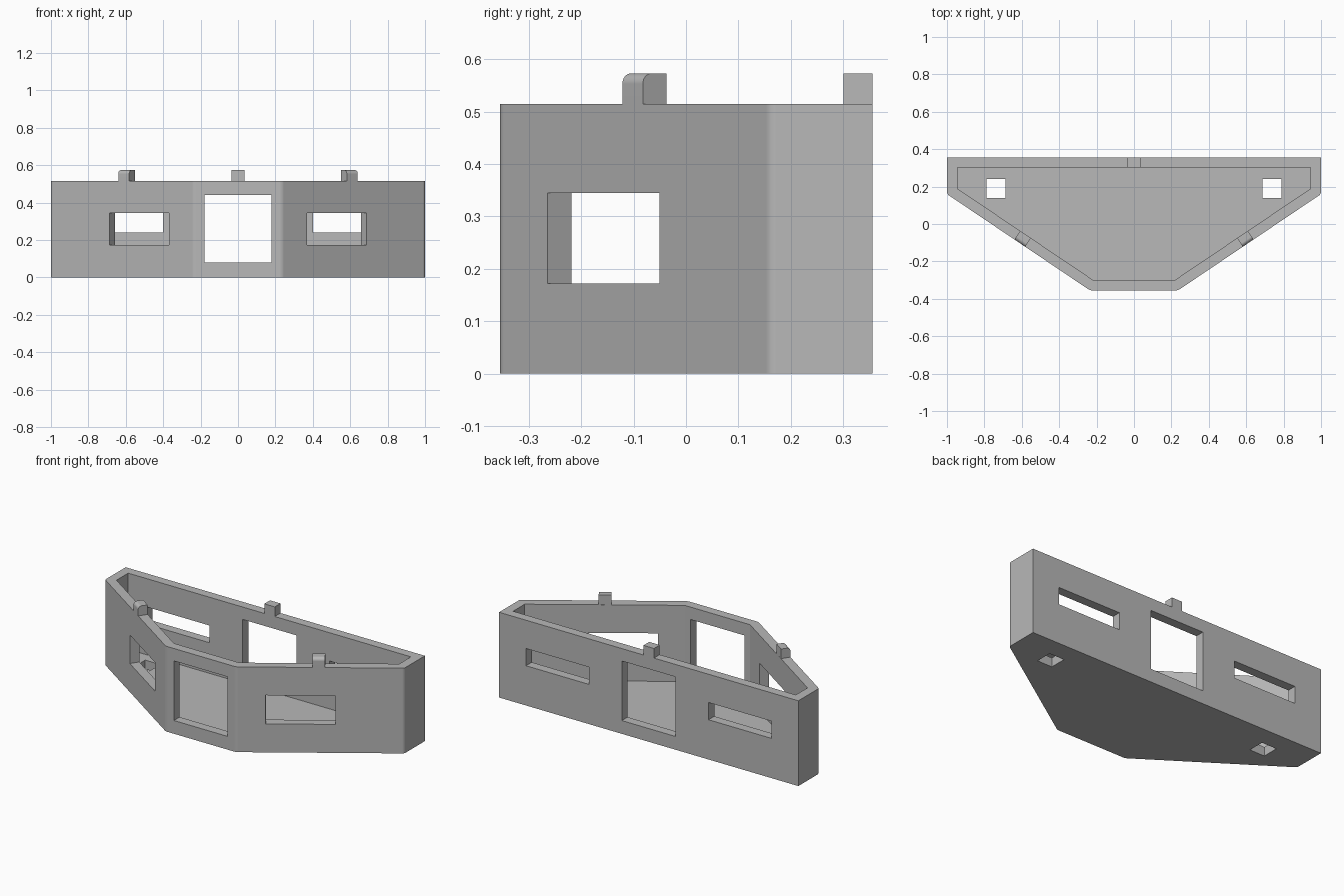
import bpy, bmesh, math
from mathutils import Matrix, Vector

if "Cube" in bpy.data.objects:
    bpy.data.objects.remove(bpy.data.objects["Cube"], do_unlink=True)

HEIGHT, WALL, TAB_TOP = 0.515, 0.055, 0.573

# Single grey material
grey = bpy.data.materials.new("plain grey")
grey.use_nodes = True
grey.diffuse_color = (0.48, 0.48, 0.48, 1)
grey.node_tree.nodes["Principled BSDF"].inputs["Base Color"].default_value = grey.diffuse_color


def finish(name, bm):
    bmesh.ops.recalc_face_normals(bm, faces=bm.faces)
    mesh = bpy.data.meshes.new(name)
    bm.to_mesh(mesh)
    bm.free()
    mesh.materials.append(grey)
    obj = bpy.data.objects.new(name, mesh)
    bpy.context.collection.objects.link(obj)
    return obj


def activate(obj):
    bpy.ops.object.select_all(action='DESELECT')
    obj.select_set(True)
    bpy.context.view_layer.objects.active = obj


def smooth(obj):
    activate(obj)
    bpy.ops.object.shade_smooth_by_angle(angle=math.radians(20))
    weighted = obj.modifiers.new("even shading", 'WEIGHTED_NORMAL')
    weighted.keep_sharp = True


def prism(name, half, z0, z1, round_corners=0):
    """Vertical prism from the right half of a symmetric outline."""
    outline = half + [(-x, y) for x, y in reversed(half)]
    bm = bmesh.new()
    base = bm.faces.new([bm.verts.new((x, y, z0)) for x, y in outline])
    top = bmesh.ops.extrude_face_region(bm, geom=[base])["geom"]
    bmesh.ops.translate(bm, vec=(0, 0, z1 - z0),
                        verts=[v for v in top if isinstance(v, bmesh.types.BMVert)])
    if round_corners:
        back = max(y for x, y in half) - 0.01
        edges = [e for e in bm.edges
                 if abs(e.verts[0].co.z - e.verts[1].co.z) > 0.1 and e.verts[0].co.y < back]
        bmesh.ops.bevel(bm, geom=edges, offset=round_corners, segments=4,
                        profile=0.5, affect='EDGES')
    return finish(name, bm)


def box(name, x, y, z0, z1, length, depth, angle=0, fillet=0):
    """Box turned about z; fillet rounds its upper outer edge."""
    bm = bmesh.new()
    bmesh.ops.create_cube(bm, size=1)
    bmesh.ops.scale(bm, vec=(length, depth, z1 - z0), verts=bm.verts)
    if fillet:
        edges = [e for e in bm.edges if all(v.co.z > 0 and v.co.y < 0 for v in e.verts)]
        bmesh.ops.bevel(bm, geom=edges, offset=fillet, segments=8,
                        profile=0.5, affect='EDGES')
    place = Matrix.Translation((x, y, (z0 + z1) / 2)) @ Matrix.Rotation(angle, 4, 'Z')
    bmesh.ops.transform(bm, matrix=place, verts=bm.verts)
    return finish(name, bm)


def cut(target, cutter):
    mod = target.modifiers.new("cut", 'BOOLEAN')
    mod.operation, mod.solver, mod.object = 'DIFFERENCE', 'EXACT', cutter
    cutter.hide_render = True
    activate(target)
    bpy.ops.object.modifier_apply(modifier=mod.name)
    bpy.data.objects.remove(cutter, do_unlink=True)


# Open tray with six walls
front_corner, side_corner = Vector((0.235, -0.355)), Vector((1, 0.16))
tray = prism("tray", [tuple(front_corner), tuple(side_corner), (1, 0.356)],
             0, HEIGHT, round_corners=0.012)
cut(tray, prism("cavity", [(0.218, -0.30), (0.945, 0.19), (0.945, 0.301)], WALL, 1))

# Large square opening through front and back walls
cut(tray, box("square_opening", 0, 0, 0.08, 0.44, 0.36, 2))

along = (side_corner - front_corner).normalized()
outward = Vector((along.y, -along.x))
slant = math.atan2(along.y, along.x)
tab_spot = (front_corner + side_corner) / 2 - outward * WALL / 2 - along * 0.008

for side, label in ((1, "left"), (-1, "right")):
    # Slanted wall window, back slot and floor hole
    cut(tray, box("wall_window", side * 0.529, -0.157, 0.172, 0.345, 0.383, 0.2, side * slant))
    cut(tray, box("back_slot", side * 0.61, 0.33, 0.24, 0.344, 0.42, 0.2))
    cut(tray, box("floor_hole", side * 0.738, 0.19, -0.1, 0.15, 0.10, 0.10))
    # Rounded tab on the slanted wall
    smooth(box(label + "_tab", side * tab_spot.x, tab_spot.y, HEIGHT, TAB_TOP,
               0.07, WALL, side * slant, fillet=0.02))

# Square tab on the back wall
box("back_tab", 0, 0.3285, HEIGHT, TAB_TOP, 0.07, WALL)
smooth(tray)
